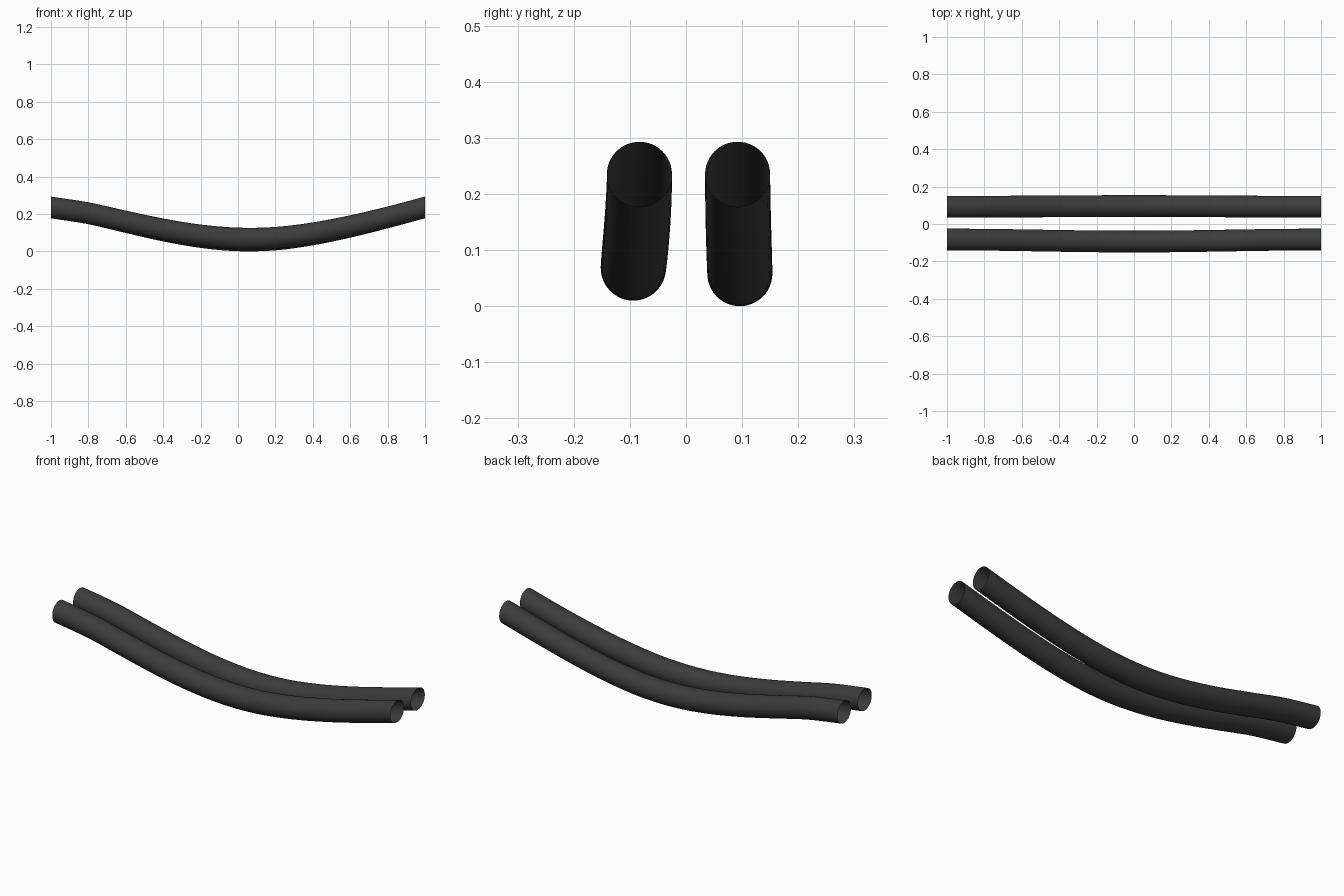
import bpy, bmesh, math

if "Cube" in bpy.data.objects:
    bpy.data.objects.remove(bpy.data.objects["Cube"])

# Dark rubber material
dark = bpy.data.materials.new("dark_grey")
dark.diffuse_color = (0.045, 0.045, 0.045, 1)
dark.use_nodes = True
dark.node_tree.nodes["Principled BSDF"].inputs["Base Color"].default_value = dark.diffuse_color

# Centre-line heights at x = -1 .. 1 in steps of 0.2
HEIGHTS = [0.235, 0.204, 0.159, 0.116, 0.083, 0.066, 0.070, 0.095, 0.134, 0.182, 0.235]
RADIUS, SIDES, STEPS = 0.058, 48, 60


def height(x):
    # Smooth interpolation through the heights
    t = (x + 1) / 0.2
    i = min(int(t), 9)
    f = t - i
    h = [2 * HEIGHTS[0] - HEIGHTS[1]] + HEIGHTS + [2 * HEIGHTS[-1] - HEIGHTS[-2]]
    a, b, c, d = h[i:i + 4]
    return b + 0.5 * f * (c - a + f * (2*a - 5*b + 4*c - d + f * (3*(b - c) + d - a)))


def tube(name, y_end, y_mid, sag):
    # Open-ended hose swept along x, ends cut vertically
    bm = bmesh.new()
    rings = []
    for s in range(STEPS + 1):
        x = -1 + 2 * s / STEPS
        w = 0.5 + 0.5 * math.cos(math.pi * x)
        y, z = y_end + (y_mid - y_end) * w, height(x) + sag * w
        rings.append([bm.verts.new((x, y + RADIUS * math.cos(a), z + RADIUS * math.sin(a)))
                      for a in (2 * math.pi * k / SIDES for k in range(SIDES))])
    for r, q in zip(rings, rings[1:]):
        for k in range(SIDES):
            n = (k + 1) % SIDES
            bm.faces.new((r[k], r[n], q[n], q[k])).smooth = True
    bmesh.ops.recalc_face_normals(bm, faces=bm.faces)
    # Open shell: make sure the normals point away from the axis
    f = bm.faces[:][0]
    c = f.calc_center_median()
    if f.normal.y * (c.y - y_end) + f.normal.z * (c.z - height(-1)) < 0:
        bmesh.ops.reverse_faces(bm, faces=bm.faces)
    me = bpy.data.meshes.new(name)
    bm.to_mesh(me)
    bm.free()
    me.materials.append(dark)
    bpy.context.collection.objects.link(bpy.data.objects.new(name, me))


tube("front_tube", -0.083, -0.094, 0.003)
tube("back_tube", 0.092, 0.096, -0.007)
